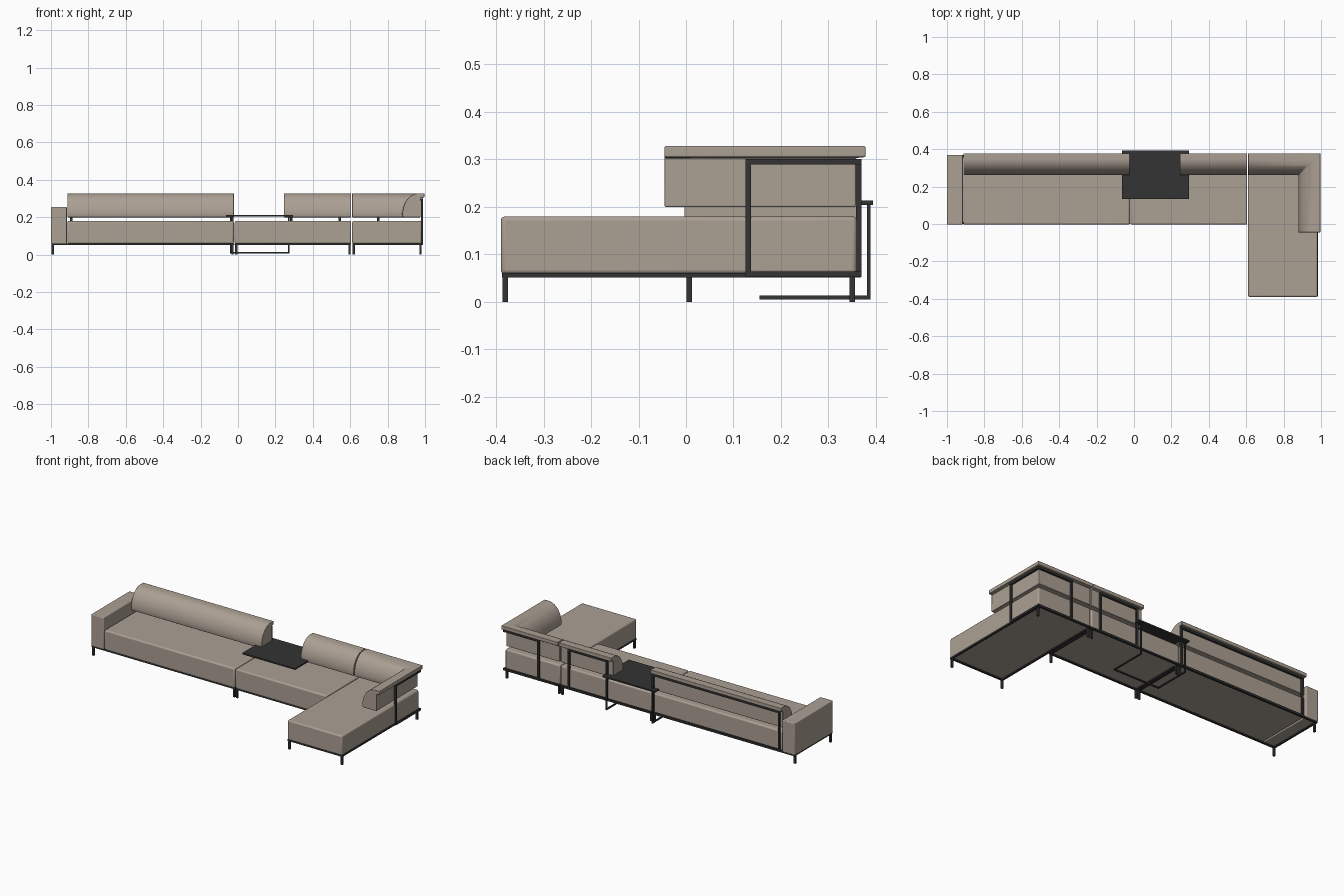
import bpy, bmesh, math
from mathutils import Vector

cube = bpy.data.objects.get("Cube")
if cube:
    bpy.data.objects.remove(cube, do_unlink=True)


def material(name, rgb):
    m = bpy.data.materials.new(name)
    m.use_nodes = True
    m.diffuse_color = (*rgb, 1)
    m.node_tree.nodes["Principled BSDF"].inputs["Base Color"].default_value = (*rgb, 1)
    return m


FABRIC = material("beige fabric", (0.41, 0.35, 0.295))
METAL = material("dark metal", (0.033, 0.033, 0.033))


def finish(bm, name, mat, bevel=0.0):
    bmesh.ops.recalc_face_normals(bm, faces=bm.faces)
    mesh = bpy.data.meshes.new(name)
    bm.to_mesh(mesh)
    bm.free()
    mesh.materials.append(mat)
    ob = bpy.data.objects.new(name, mesh)
    bpy.context.collection.objects.link(ob)
    if bevel:
        mod = ob.modifiers.new("soft edges", "BEVEL")
        mod.width, mod.segments = bevel, 3
        mod.limit_method, mod.angle_limit = "ANGLE", math.radians(40)
        bpy.ops.object.select_all(action="DESELECT")
        ob.select_set(True)
        bpy.context.view_layer.objects.active = ob
        bpy.ops.object.shade_smooth_by_angle(angle=math.radians(35))
    return ob


def add_box(bm, x, y, z):
    verts = bmesh.ops.create_cube(bm, size=1)["verts"]
    for v in verts:
        for i, (a, b) in enumerate((x, y, z)):
            v.co[i] = (a + b) / 2 + v.co[i] * (b - a)


def boxes(name, mat, spans, bevel=0.0):
    bm = bmesh.new()
    for s in spans:
        add_box(bm, *s)
    return finish(bm, name, mat, bevel)


# Upholstered seats and arm
boxes("long_seat", FABRIC, [((-0.912, -0.022), (-0.003, 0.36), (0.058, 0.18))], 0.009)
boxes("middle_seat", FABRIC, [((-0.018, 0.605), (-0.003, 0.36), (0.058, 0.18))], 0.009)
boxes("chaise_seat", FABRIC, [((0.61, 0.982), (-0.39, 0.36), (0.058, 0.18))], 0.009)
boxes("arm", FABRIC, [((-1, -0.915), (-0.003, 0.37), (0.058, 0.255))], 0.005)

# Backrest section: inward distance from the outer edge, and height
PROFILE = [(0.02, 0.2), (0.02, 0.303), (0, 0.305), (0, 0.328)]
PROFILE += [(0.03 + 0.087 * math.sin(a), 0.215 + 0.113 * math.cos(a))
            for a in (math.pi / 2 * i / 14 for i in range(15))]
PROFILE.append((0.114, 0.2))


def backrest(name, stations):
    """Sweep the section along stations of (outer point, inward vector)."""
    bm = bmesh.new()
    rings = []
    for p, inward in stations:
        p, inward = Vector(p), Vector(inward)
        rings.append([bm.verts.new((*(p + inward * d), z)) for d, z in PROFILE])
    n = len(PROFILE)
    for a, b in zip(rings, rings[1:]):
        for i in range(n):
            j = (i + 1) % n
            bm.faces.new((a[i], a[j], b[j], b[i]))
    bm.faces.new(rings[0])
    bm.faces.new(rings[-1])
    finish(bm, name, FABRIC, 0.003)


BACK, SIDE = 0.378, 0.996
backrest("long_backrest", [((-0.912, BACK), (0, -1)), ((-0.022, BACK), (0, -1))])
backrest("middle_backrest", [((0.245, BACK), (0, -1)), ((0.605, BACK), (0, -1))])
backrest("corner_backrest", [((0.61, BACK), (0, -1)), ((SIDE, BACK), (-1, -1)),
                             ((SIDE, -0.045), (-1, 0))])

# Base frames and legs of the three modules
T = 0.012
RAIL_Z = (0.051, 0.061)
for name, (x0, x1), (y0, y1) in (("long", (-0.998, -0.022), (0, 0.368)),
                                 ("middle", (-0.018, 0.604), (0, 0.368)),
                                 ("chaise", (0.611, 0.984), (-0.388, 0.368))):
    boxes(name + "_base_frame", METAL, [
        ((x0, x1), (y0, y0 + T), RAIL_Z), ((x0, x1), (y1 - T, y1), RAIL_Z),
        ((x0, x0 + T), (y0, y1), RAIL_Z), ((x1 - T, x1), (y0, y1), RAIL_Z)])
    boxes(name + "_legs", METAL, [
        ((x, x + T), (y, y + T), (0, 0.055))
        for x in (x0 + 0.002, x1 - T - 0.002) for y in (y0 + 0.001, y1 - 0.024)])

# Tubular supports behind the backrests
TOP_Z, POST_Z, BACK_Y = (0.289, 0.301), (0.052, 0.301), (0.358, 0.37)


def back_support(name, x0, x1, posts):
    spans = [((x0, x1), BACK_Y, z) for z in (TOP_Z, (0.052, 0.064))]
    spans += [((x, x + T), BACK_Y, POST_Z) for x in posts]
    boxes(name, METAL, spans)


back_support("long_back_support", -0.897, -0.025, (-0.897, -0.025 - T))
back_support("middle_back_support", 0.279, 0.55, (0.279, 0.55 - T))
back_support("corner_back_support", 0.744, 0.99, (0.744,))
SIDE_X = (0.978, 0.99)
boxes("side_back_support", METAL, [
    (SIDE_X, (0.125, 0.37), TOP_Z), (SIDE_X, (0.125, 0.37), (0.052, 0.064)),
    (SIDE_X, (0.125, 0.137), POST_Z)])

# Side table sliding in between the backrests
boxes("table_top", METAL, [((-0.065, 0.295), (0.135, 0.394), (0.204, 0.213))])
R = 0.008
LEG_X = (-0.044, 0.268)
spans = [((LEG_X[0], LEG_X[1] + R), (0.155, 0.155 + R), (0.005, 0.013))]
for x in LEG_X:
    spans.append(((x, x + R), (0.381, 0.389), (0.005, 0.208)))
    spans.append(((x, x + R), (0.155, 0.389), (0.005, 0.013)))
boxes("table_legs", METAL, spans)
